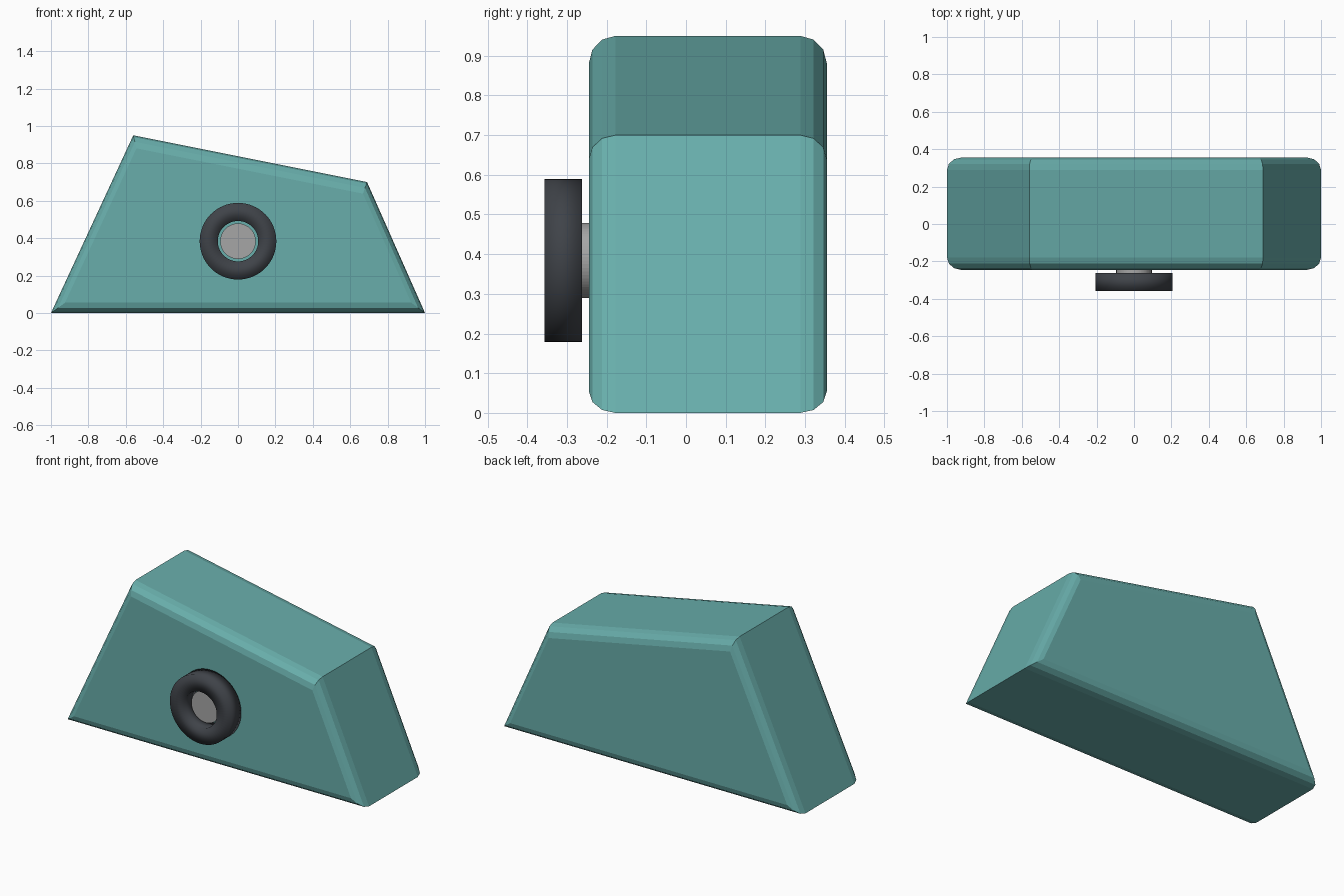
import bpy, bmesh
from math import sin, cos, pi
from mathutils import Vector
from mathutils.geometry import intersect_line_line_2d, intersect_line_line

cube = bpy.data.objects.get("Cube")
if cube:
    bpy.data.objects.remove(cube, do_unlink=True)


def material(name, rgb):
    m = bpy.data.materials.new(name)
    m.use_nodes = True
    m.diffuse_color = (*rgb, 1)
    m.node_tree.nodes["Principled BSDF"].inputs["Base Color"].default_value = (*rgb, 1)
    return m


def loft(name, rings, mat, closed=False, smooth=False):
    """Bridge rings of points; cap the ends unless the loft closes on itself."""
    bm = bmesh.new()
    loops = [[bm.verts.new(p) for p in ring] for ring in rings]
    n = len(loops[0])
    pairs = list(zip(loops, loops[1:]))
    if closed:
        pairs.append((loops[-1], loops[0]))
    else:
        bm.faces.new(loops[0])
        bm.faces.new(loops[-1])
    for a, b in pairs:
        for i in range(n):
            j = (i + 1) % n
            bm.faces.new((a[i], a[j], b[j], b[i]))
    bmesh.ops.recalc_face_normals(bm, faces=bm.faces)
    for f in bm.faces:
        f.smooth = smooth
    mesh = bpy.data.meshes.new(name)
    bm.to_mesh(mesh)
    bm.free()
    mesh.materials.append(mat)
    obj = bpy.data.objects.new(name, mesh)
    bpy.context.collection.objects.link(obj)
    return obj


def inset_outline(points, insets, amount):
    """Move each edge inward by its own inset and intersect the neighbours."""
    lines = []
    for i, p in enumerate(points):
        q = points[(i + 1) % len(points)]
        d = (q - p).normalized()
        shift = Vector((-d.z, 0, d.x)) * insets[i] * amount
        lines.append((p + shift, q + shift))
    return [intersect_line_line(*lines[i - 1], *lines[i])[0] for i in range(len(lines))]


def circle(radius, y, z, n=64):
    return [(radius * cos(2 * pi * i / n), y, z + radius * sin(2 * pi * i / n)) for i in range(n)]


teal = material("teal", (0.138, 0.42, 0.405))
charcoal = material("charcoal", (0.05, 0.056, 0.066))
grey = material("grey", (0.38, 0.38, 0.38))

# Wedge body with rounded front and back rims
outline = [Vector(p) for p in ((-1, 0, 0), (1, 0, 0), (0.69, 0, 0.70), (-0.56, 0, 0.95))]
edge_insets = (0.055, 0.045, 0.065, 0.045)
front, back, round_depth = -0.245, 0.355, 0.067
steps = [(1 - sin(k * pi / 6), round_depth * (1 - cos(k * pi / 6))) for k in range(4)]
sections = [(a, front + y) for a, y in steps] + [(a, back - y) for a, y in reversed(steps)]
rings = [[(p.x, y, p.z) for p in inset_outline(outline, edge_insets, a)] for a, y in sections]
loft("body", rings, teal)

# Square-section ring, softly shaded
hub_z = 0.384
corners = ((0.205, -0.357), (0.205, -0.262), (0.108, -0.262), (0.108, -0.357))
loft("front_ring", [circle(r, y, hub_z) for r, y in corners], charcoal, closed=True, smooth=True)

# Hub disc inside the ring
loft("hub_disc", [circle(0.095, y, hub_z) for y in (-0.31, -0.24)], grey)
